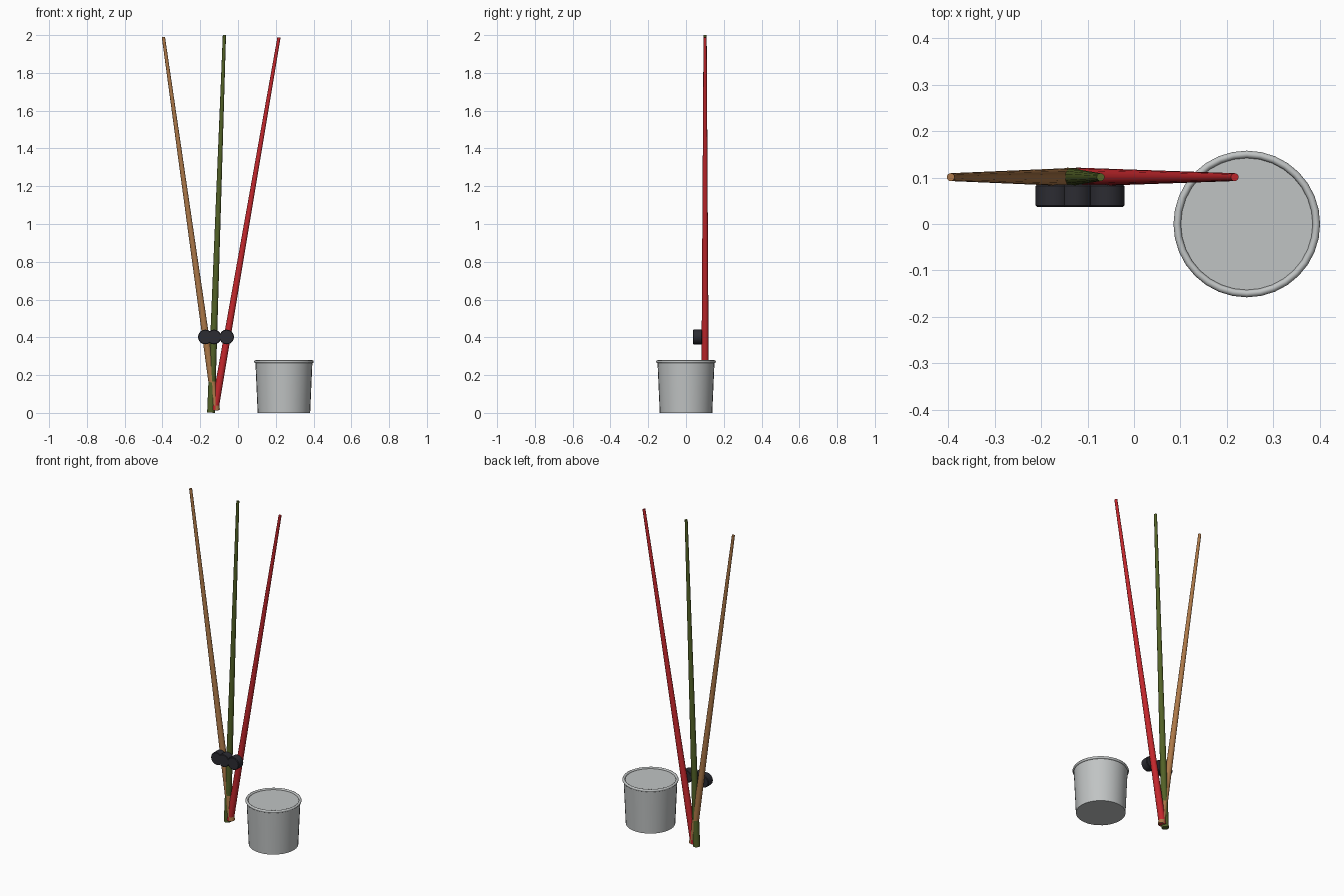
import bpy, math
from mathutils import Vector

if "Cube" in bpy.data.objects:
    bpy.data.objects.remove(bpy.data.objects["Cube"])


def material(name, rgb):
    m = bpy.data.materials.new(name)
    m.diffuse_color = (*rgb, 1)
    m.use_nodes = True
    m.node_tree.nodes["Principled BSDF"].inputs["Base Color"].default_value = m.diffuse_color
    return m


tan = material("tan wood", (0.42, 0.19, 0.065))
olive = material("olive green", (0.085, 0.12, 0.02))
red = material("red", (0.55, 0.02, 0.025))
black = material("dark reel", (0.025, 0.025, 0.032))
grey = material("bucket grey", (0.53, 0.55, 0.55))


def finish(name, mat, smooth=40):
    ob = bpy.context.object
    ob.name = name
    ob.data.materials.append(mat)
    bpy.ops.object.shade_smooth_by_angle(angle=math.radians(smooth))
    return ob


def rod(name, mat, bottom, top, r_bottom=0.0205, r_top=0.0085):
    # tapered pole between two points in the y = 0.1 plane
    a = Vector((bottom[0], 0.101, bottom[1]))
    b = Vector((top[0], 0.101, top[1]))
    d = b - a
    bpy.ops.mesh.primitive_cone_add(vertices=16, radius1=r_bottom, radius2=r_top,
                                    depth=d.length, location=(a + b) / 2,
                                    rotation=d.to_track_quat('Z', 'Y').to_euler())
    return finish(name, mat)


# fishing rods fanning out from a shared foot
rod("tan_rod", tan, (-0.116, 0.014), (-0.395, 1.99))
rod("olive_rod", olive, (-0.143, 0.001), (-0.072, 2.0))
rod("red_rod", red, (-0.124, 0.015), (0.217, 1.988))

# reels hanging on the front of each rod
for name, x in (("tan_reel", -0.173), ("olive_reel", -0.127), ("red_reel", -0.06)):
    bpy.ops.mesh.primitive_cylinder_add(vertices=16, radius=0.039, depth=0.048,
                                        location=(x, 0.061, 0.402),
                                        rotation=(math.pi / 2, 0, 0))
    ob = finish(name, black)
    bev = ob.modifiers.new("soft edge", 'BEVEL')
    bev.width = 0.003
    bev.segments = 1
    bev.angle_limit = math.radians(50)

# bucket with a closed top and a rolled rim
bpy.ops.mesh.primitive_cone_add(vertices=32, radius1=0.139, radius2=0.151, depth=0.271,
                                location=(0.243, 0, 0.1355))
finish("bucket", grey)
bpy.ops.mesh.primitive_torus_add(major_segments=32, minor_segments=8, major_radius=0.15,
                                 minor_radius=0.008, location=(0.243, 0, 0.271))
finish("bucket_rim", grey, 60)
